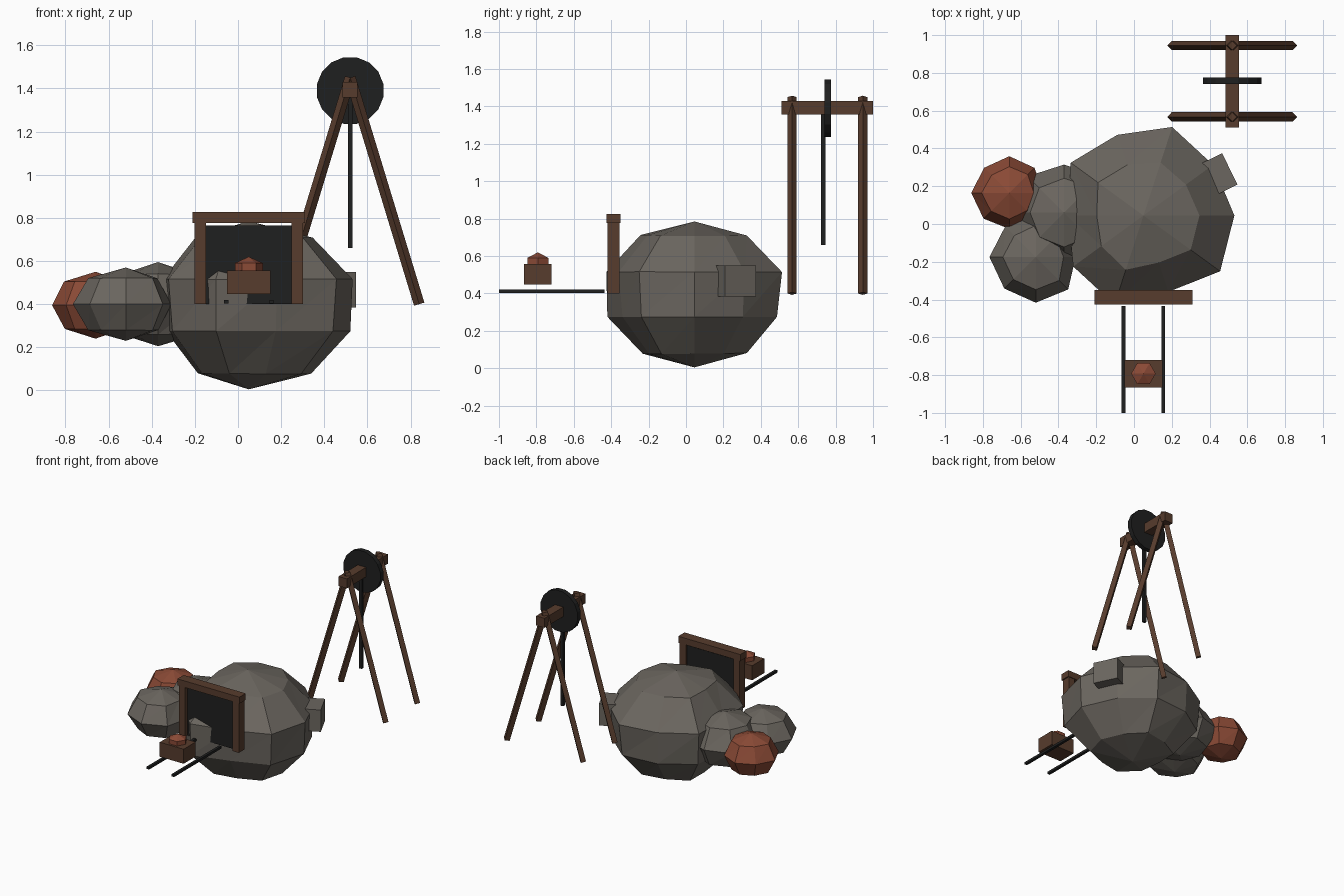
import bpy, math, random
from mathutils import Vector, Matrix

if "Cube" in bpy.data.objects:
    bpy.data.objects.remove(bpy.data.objects["Cube"])

random.seed(4)


def mat(name, rgb):
    m = bpy.data.materials.new(name)
    m.diffuse_color = (*rgb, 1)
    m.use_nodes = True
    m.node_tree.nodes["Principled BSDF"].inputs["Base Color"].default_value = m.diffuse_color
    return m


STONE = mat("grey stone", (0.147, 0.133, 0.115))
ORE = mat("red ore", (0.258, 0.069, 0.037))
WOOD = mat("brown timber", (0.095, 0.045, 0.026))
IRON = mat("dark iron", (0.0135, 0.0140, 0.0140))


def add(name, verts, faces, material):
    me = bpy.data.meshes.new(name)
    me.from_pydata(verts, [], faces)
    me.materials.append(material)
    ob = bpy.data.objects.new(name, me)
    bpy.context.collection.objects.link(ob)
    return ob


def box(name, lo, hi, material, turn=0):
    """Box from corner to corner, optionally turned about its own z axis."""
    lo, hi = Vector(lo), Vector(hi)
    mid, half = (lo + hi) / 2, (hi - lo) / 2
    rot = Matrix.Rotation(turn, 3, 'Z')
    verts = [mid + rot @ Vector((sx * half.x, sy * half.y, sz * half.z))
             for sx in (-1, 1) for sy in (-1, 1) for sz in (-1, 1)]
    faces = [(0, 1, 3, 2), (4, 6, 7, 5), (0, 4, 5, 1),
             (2, 3, 7, 6), (0, 2, 6, 4), (1, 5, 7, 3)]
    return add(name, verts, faces, material)


def prism(name, a, b, radius, sides, material, up, phase=0.0):
    """Straight bar with a regular cross-section between two points."""
    a, b = Vector(a), Vector(b)
    axis = (b - a).normalized()
    u = Vector(up)
    u = (u - axis * u.dot(axis)).normalized()
    v = axis.cross(u)
    verts = []
    for p in (a, b):
        for i in range(sides):
            t = 2 * math.pi * i / sides + phase
            verts.append(p + (u * math.cos(t) + v * math.sin(t)) * radius)
    n = sides
    faces = [(i, (i + 1) % n, n + (i + 1) % n, n + i) for i in range(n)]
    faces += [tuple(reversed(range(n))), tuple(range(n, 2 * n))]
    return add(name, verts, faces, material)


def boulder(name, centre, radius, height, segs, bands, material,
            profile=None, jitter=0.0, lower=1.0):
    """Faceted lump; profile scales each segment, lower scales the underside."""
    cx, cy, cz = centre
    verts = [(cx, cy, cz + height)]
    for r in range(1, bands):
        p = math.pi * r / bands
        for i in range(segs):
            t = 2 * math.pi * i / segs
            k = (profile[i] if profile else 1) * (1 + random.uniform(-jitter, jitter))
            k *= lower if r > bands / 2 else 1
            d = radius * k * math.sin(p)
            z = height * math.cos(p) * (1 + random.uniform(-jitter, jitter) * 0.5)
            verts.append((cx + d * math.cos(t), cy + d * math.sin(t), cz + z))
    verts.append((cx, cy, cz - height))
    last = len(verts) - 1
    faces = []
    for i in range(segs):
        j = (i + 1) % segs
        faces.append((0, 1 + i, 1 + j))
        for r in range(bands - 2):
            a, b = 1 + r * segs, 1 + (r + 1) * segs
            faces += [(a + i, b + i, a + j), (b + i, b + j, a + j)]
        a = 1 + (bands - 2) * segs
        faces.append((a + i, last, a + j))
    return add(name, verts, faces, material)


# Rock mass
outline = [1.02, 0.95, 1.02, 0.94, 1.0, 0.84, 0.95, 1.04, 0.88, 1.04]
boulder("main_boulder", (0.05, 0.045, 0.395), 0.5, 0.39, 10, 5, STONE, outline, 0.02, 0.97)
boulder("rear_side_boulder", (-0.37, 0.06, 0.4), 0.26, 0.195, 8, 4, STONE, None, 0.05)
boulder("front_side_boulder", (-0.52, -0.175, 0.4), 0.24, 0.17, 8, 4, STONE,
        [0.88, 0.9, 1, 0.96, 1.01, 0.97, 1, 1.02], 0.02)
boulder("ore_boulder", (-0.66, 0.165, 0.395), 0.195, 0.155, 8, 4, ORE,
        [0.95, 0.98, 0.99, 0.95, 1.05, 0.98, 1, 0.95], 0.02)
box("stone_block", (0.36, 0.165, 0.385), (0.515, 0.35, 0.55), STONE, math.radians(26))

# Tunnel entrance
box("tunnel_opening", (-0.16, -0.39, 0.40), (0.26, -0.37, 0.765), IRON)
for side, x in (("left", -0.175), ("right", 0.275)):
    box(f"{side}_portal_post", (x - 0.026, -0.42, 0.40), (x + 0.026, -0.355, 0.78), WOOD)
box("portal_lintel", (-0.21, -0.425, 0.777), (0.31, -0.35, 0.826), WOOD)

# Track and ore cart
for side, x in (("left", -0.055), ("right", 0.155)):
    box(f"{side}_rail", (x - 0.01, -1.0, 0.402), (x + 0.01, -0.435, 0.42), IRON)
box("cart_body", (-0.05, -0.865, 0.447), (0.15, -0.72, 0.557), WOOD)
boulder("cart_ore", (0.05, -0.792, 0.56), 0.075, 0.06, 6, 3, ORE)

# Winding tower
for end, y in (("front", 0.567), ("rear", 0.945)):
    for side, s in (("left", -1), ("right", 1)):
        prism(f"{end}_{side}_tower_leg", (0.52 + s * 0.32, y, 0.40),
              (0.52, y, 1.45), 0.025, 4, WOOD, (0, 1, 0))
box("tower_beam", (0.485, 0.51, 1.358), (0.555, 1.0, 1.43), WOOD)
prism("pulley_wheel", (0.52, 0.74, 1.39), (0.52, 0.776, 1.39), 0.157, 16,
      IRON, (0, 0, 1), math.pi / 16)
box("hoist_rope", (0.509, 0.723, 0.66), (0.531, 0.745, 1.36), IRON)
